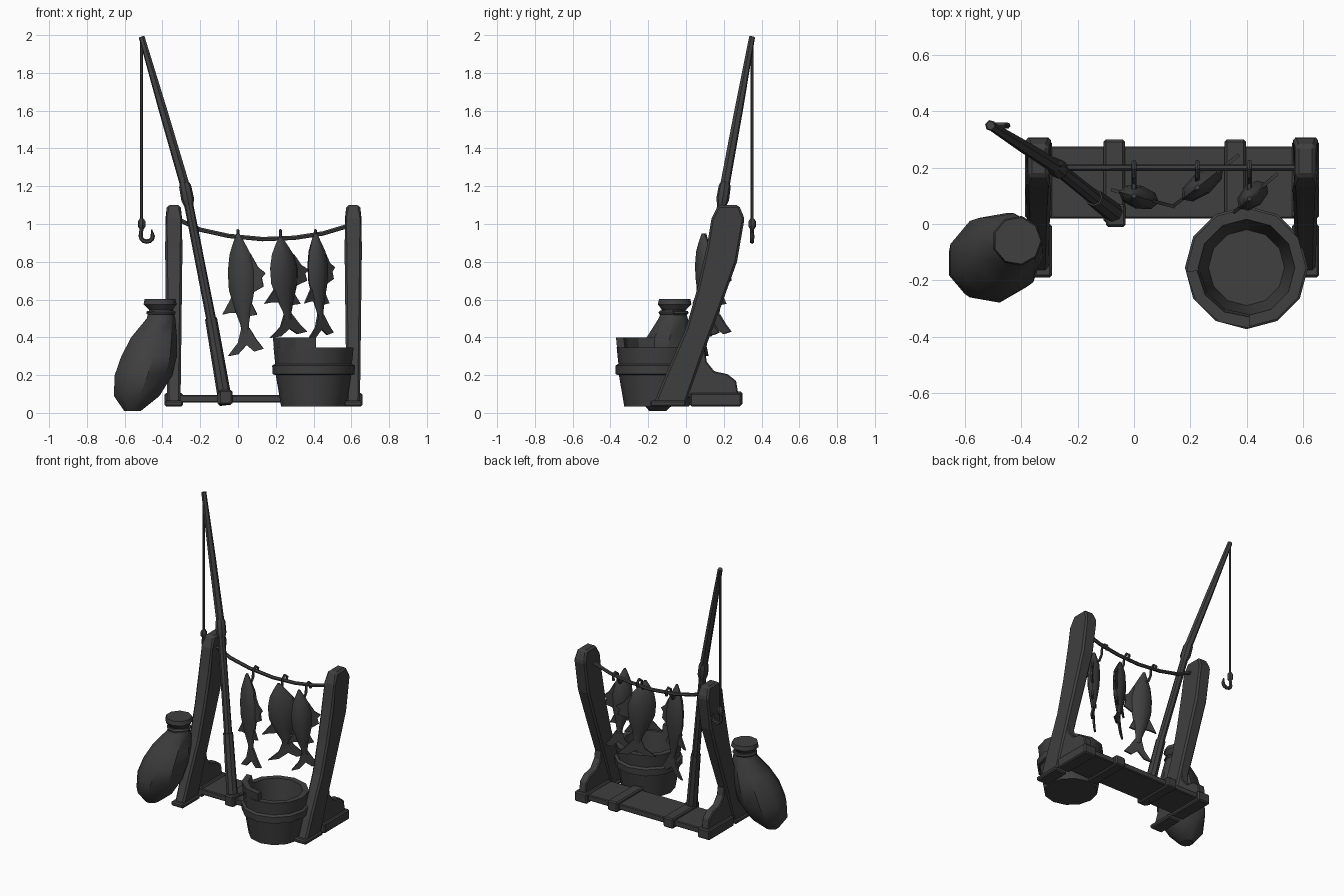
import bpy, bmesh, math
from mathutils import Vector, Matrix

cube = bpy.data.objects.get("Cube")
if cube:
    bpy.data.objects.remove(cube, do_unlink=True)

mat = bpy.data.materials.new("dark_charcoal")
mat.use_nodes = True
COLOR = (0.05, 0.05, 0.05, 1)
mat.diffuse_color = COLOR
mat.node_tree.nodes["Principled BSDF"].inputs["Base Color"].default_value = COLOR


def finish(name, bm, smooth=0, bevel=0):
    bmesh.ops.recalc_face_normals(bm, faces=bm.faces[:])
    me = bpy.data.meshes.new(name)
    bm.to_mesh(me)
    bm.free()
    ob = bpy.data.objects.new(name, me)
    bpy.context.collection.objects.link(ob)
    me.materials.append(mat)
    if bevel:
        mod = ob.modifiers.new("edge_bevel", 'BEVEL')
        mod.width = bevel
        mod.segments = 1
    if smooth:
        bpy.ops.object.select_all(action='DESELECT')
        ob.select_set(True)
        bpy.context.view_layer.objects.active = ob
        bpy.ops.object.shade_smooth_by_angle(angle=math.radians(smooth))
    return ob


def box(name, x0, x1, y0, y1, z0, z1, bevel=0.008):
    bm = bmesh.new()
    bmesh.ops.create_cube(bm, size=1)
    for v in bm.verts:
        v.co = Vector(((x0 + x1) / 2 + v.co.x * (x1 - x0),
                       (y0 + y1) / 2 + v.co.y * (y1 - y0),
                       (z0 + z1) / 2 + v.co.z * (z1 - z0)))
    return finish(name, bm, 0, bevel)


def loft(bm, rings, cap=True):
    """Bridge rings of points, closing both ends."""
    loops = [[bm.verts.new(p) for p in r] for r in rings]
    n = len(loops[0])
    for a, b in zip(loops, loops[1:]):
        for i in range(n):
            j = (i + 1) % n
            bm.faces.new((a[i], a[j], b[j], b[i]))
    if cap:
        bm.faces.new(loops[0])
        bm.faces.new(loops[-1])


def ellipse(cx, cy, z, rx, ry, n, turn=0.0):
    return [Vector((cx + rx * math.cos(turn + math.tau * i / n),
                    cy + ry * math.sin(turn + math.tau * i / n), z)) for i in range(n)]


def tube(name, pts, radii, n=6, smooth=40):
    """Sweep a round section along a path."""
    pts = [Vector(p) for p in pts]
    if not isinstance(radii, (list, tuple)):
        radii = [radii] * len(pts)
    rings, side = [], None
    for i, p in enumerate(pts):
        d = (pts[min(i + 1, len(pts) - 1)] - pts[max(i - 1, 0)]).normalized()
        side = d.orthogonal() if side is None else side - d * side.dot(d)
        side.normalize()
        up = d.cross(side)
        rings.append([p + radii[i] * (math.cos(math.tau * k / n) * side + math.sin(math.tau * k / n) * up)
                      for k in range(n)])
    bm = bmesh.new()
    loft(bm, rings)
    return finish(name, bm, smooth)


def slab(name, cx, profile, width, bevel=0.012):
    """Side profile (y, z) extruded across x; width is a function of z."""
    bm = bmesh.new()
    loft(bm, [[(cx + s * width(z) / 2, y, z) for y, z in profile] for s in (-1, 1)])
    return finish(name, bm, 0, bevel)


# Two curved posts with their feet and brackets
POST = [(-0.17, 0.05), (-0.10, 0.22), (0.00, 0.45), (0.06, 0.66), (0.11, 0.88), (0.135, 1.03),
        (0.17, 1.10), (0.28, 1.10), (0.31, 1.03), (0.27, 0.80), (0.18, 0.55), (0.09, 0.31), (0.0, 0.05)]
BRACKET = [(-0.03, 0.08), (0.03, 0.27), (0.10, 0.33), (0.11, 0.27), (0.15, 0.22), (0.22, 0.205),
           (0.265, 0.17), (0.28, 0.08)]
for side, cx in (("right", -0.34), ("left", 0.61)):
    slab(side + "_post", cx, POST, lambda z: 0.07 + 0.025 * z if z < 1.05 else 0.07)
    slab(side + "_bracket", cx, BRACKET, lambda z: 0.055, 0.006)
    box(side + "_front_foot", cx - 0.048, cx + 0.048, -0.19, -0.0, 0.035, 0.065)
    box(side + "_back_foot", cx - 0.048, cx + 0.048, 0.02, 0.295, 0.035, 0.105)

# Base plank with two cross straps
slab("base_plank", 0.135, [(0.02, 0.055), (0.02, 0.095), (0.275, 0.095), (0.275, 0.055)],
     lambda z: 0.88, 0.005)
for name, x in (("right_strap", -0.07), ("left_strap", 0.36)):
    box(name, x - 0.038, x + 0.038, 0.005, 0.30, 0.042, 0.112)

# Sagging rope between the posts
tube("drying_rope", [(-0.33, 0.2, 1.03), (-0.2, 0.2, 0.97), (-0.05, 0.2, 0.937), (0.13, 0.2, 0.92),
                     (0.3, 0.2, 0.927), (0.45, 0.2, 0.95), (0.6, 0.2, 0.995)], 0.012)

# Fishing pole: thick grip, shaft, collar and thin tip
ANCHORS = [Vector(p) for p in ((-0.065, 0.035, 0.045), (-0.143, 0.095, 0.5),
                               (-0.28, 0.205, 1.2), (-0.51, 0.35, 1.99))]
grip, mid, collar, tip = ANCHORS
tube("pole_grip", [grip, mid], [0.037, 0.032], 8)
tube("pole_shaft", [mid, collar], [0.026, 0.024], 8)
tube("pole_collar", [mid.lerp(collar, f) for f in (0.85, 0.9, 1.0)] + [collar.lerp(tip, 0.03)],
     [0.024, 0.034, 0.032, 0.022], 8)
tube("pole_tip", [collar, collar.lerp(tip, 0.5), tip], [0.026, 0.023, 0.016], 6)
box("pole_socket", -0.1, -0.03, -0.01, 0.07, 0.045, 0.12)

# Line with its hook
tube("fishing_line", [(-0.51, 0.35, 1.98), (-0.51, 0.35, 1.0)], 0.008)
tube("line_knot", [(-0.51, 0.35, z) for z in (1.03, 1.015, 0.985, 0.97)], [0.009, 0.02, 0.02, 0.009])
arc = [(-0.483 + 0.032 * math.cos(a), 0.35, 0.935 + 0.028 * math.sin(a))
       for a in (math.pi + math.pi * i / 6 for i in range(7))]
tube("fishing_hook", [(-0.51, 0.35, 0.985)] + arc + [(-0.457, 0.35, 0.97)],
     [0.01] + [0.012] * 7 + [0.003])

# Hanging fish, nose up; fins are thin double wedges
BODY = [(0.0, 0.008, 0.008, 0.0), (-0.05, 0.032, 0.022, 0.005), (-0.11, 0.058, 0.036, 0.012),
        (-0.2, 0.074, 0.042, 0.018), (-0.3, 0.07, 0.038, 0.02), (-0.4, 0.046, 0.026, 0.026),
        (-0.48, 0.024, 0.014, 0.036), (-0.53, 0.02, 0.01, 0.042)]
FINS = [[(0.02, -0.5), (0.0, -0.58), (-0.055, -0.65), (0.0, -0.64), (0.047, -0.59),
         (0.09, -0.625), (0.14, -0.61), (0.1, -0.56), (0.062, -0.5)],
        [(0.07, -0.11), (0.11, -0.18), (0.15, -0.21), (0.13, -0.235), (0.14, -0.28), (0.07, -0.32)],
        [(-0.03, -0.33), (-0.085, -0.43), (-0.045, -0.42), (-0.01, -0.42)],
        [(0.07, -0.36), (0.105, -0.43), (0.05, -0.44)]]


def fish(name, nose, angle, wide, length):
    bm = bmesh.new()
    loft(bm, [ellipse(c * wide, 0, z * length, w * wide, t, 8) for z, w, t, c in BODY])
    for fin in FINS:
        loft(bm, [[(u * wide, t, z * length) for u, z in fin] for t in (-0.006, 0.006)])
    bm.transform(Matrix.Translation(nose) @ Matrix.Rotation(math.radians(angle), 4, 'Z'))
    finish(name, bm, 50)


FISH = [("first", (0.0, 0.10, 0.95), -15, 1.0, 1.0), ("second", (0.225, 0.13, 0.93), 38, 1.25, 0.82),
        ("third", (0.41, 0.09, 0.95), 42, 0.9, 0.86)]
for label, nose, angle, wide, length in FISH:
    fish(label + "_fish", nose, angle, wide, length)
    # Small hook over the rope
    x, y, z = nose
    tube(label + "_fish_hook", [(x, 0.215, 0.915), (x, 0.22, 0.945), (x, 0.195, 0.965), (x, 0.17, 0.945),
                                (x, 0.165, 0.9), (x, 0.145, 0.87), (x, y + 0.01, 0.875), (x, y, 0.91)], 0.009)

# Leaning sack tied at the neck
bm = bmesh.new()
SACK = [(-0.56, -0.15, 0.01, 0.045), (-0.54, -0.14, 0.09, 0.125), (-0.505, -0.125, 0.2, 0.157),
        (-0.475, -0.11, 0.3, 0.152), (-0.448, -0.085, 0.4, 0.125), (-0.41, -0.068, 0.5, 0.078),
        (-0.41, -0.065, 0.545, 0.064), (-0.415, -0.06, 0.575, 0.09), (-0.415, -0.06, 0.603, 0.084)]
loft(bm, [ellipse(x, y, z, r, r, 9) for x, y, z, r in SACK])
finish("sack", bm, 40)
tube("sack_tie", [(p.x, p.y, p.z) for p in ellipse(-0.41, -0.066, 0.53, 0.07, 0.07, 9)] +
     [(-0.34, -0.066, 0.53)], 0.011)

# Open bucket with a hoop and a raised front section
BX, BY, N = 0.4, -0.155, 12
bm = bmesh.new()
loft(bm, [ellipse(BX, BY, z, r, r, N) for z, r in
          ((0.035, 0.172), (0.2, 0.2), (0.205, 0.217), (0.25, 0.219), (0.26, 0.203),
           (0.345, 0.212), (0.345, 0.172), (0.07, 0.135))])
finish("bucket", bm, 35)
bm = bmesh.new()
sections = []
for i in range(4):
    a = math.pi * (1.0 + 0.5 * i / 3) + 0.06
    sections.append([(BX + r * math.cos(a), BY + r * math.sin(a), z)
                     for r, z in ((0.208, 0.32), (0.216, 0.4), (0.176, 0.4), (0.166, 0.32))])
loft(bm, sections)
finish("bucket_raised_staves", bm)
